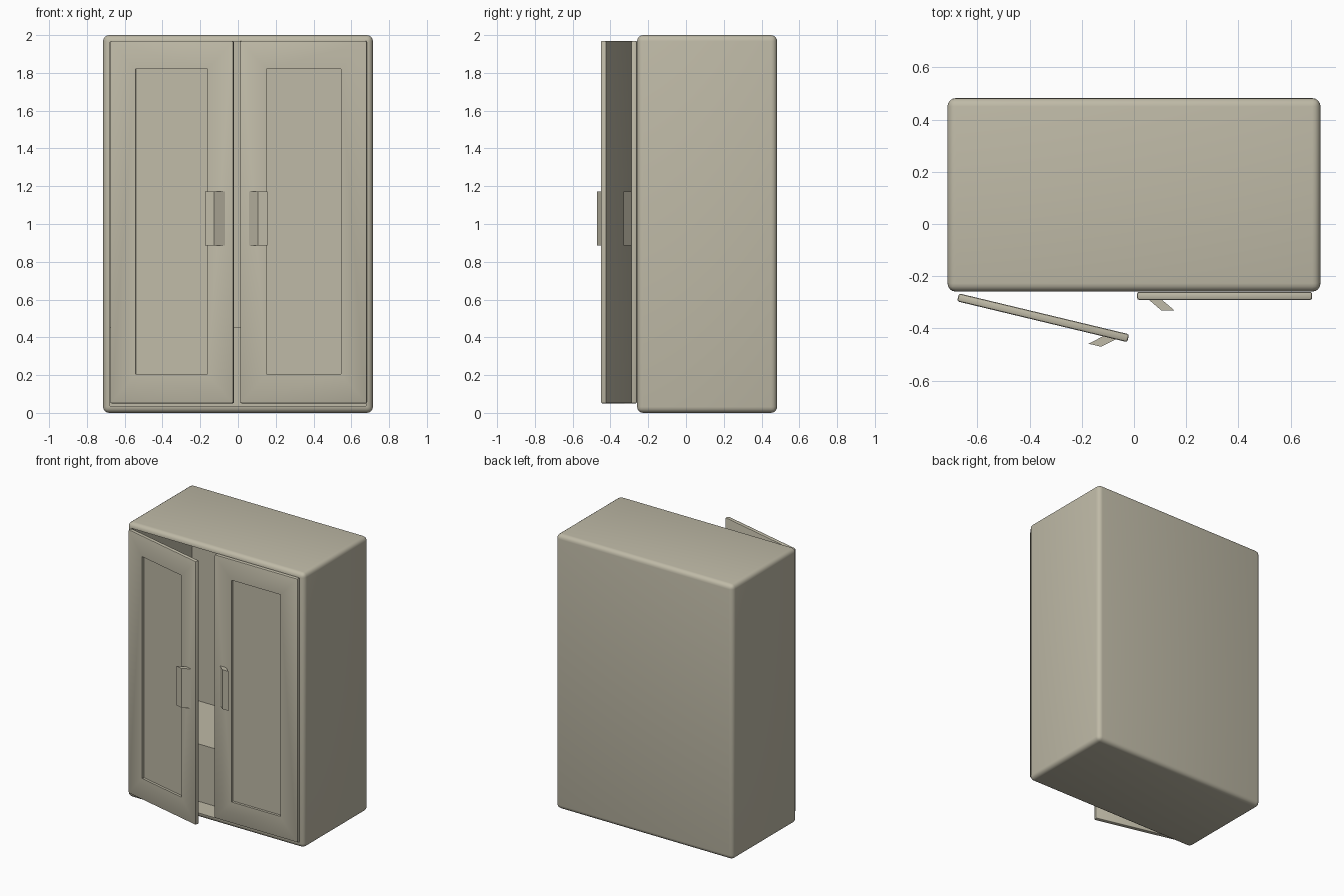
import bpy
import bmesh
from math import radians
from mathutils import Vector

default_cube = bpy.data.objects.get("Cube")
if default_cube:
    bpy.data.objects.remove(default_cube, do_unlink=True)

# One painted finish for the whole cabinet
paint = bpy.data.materials.new("warm beige paint")
paint.use_nodes = True
colour = (0.52, 0.49, 0.385, 1)
paint.diffuse_color = colour
paint.node_tree.nodes["Principled BSDF"].inputs["Base Color"].default_value = colour


def finish(bm, name, smooth=True):
    bmesh.ops.recalc_face_normals(bm, faces=bm.faces[:])
    mesh = bpy.data.meshes.new(name)
    bm.to_mesh(mesh)
    bm.free()
    obj = bpy.data.objects.new(name, mesh)
    bpy.context.collection.objects.link(obj)
    mesh.materials.append(paint)
    if smooth:
        bpy.ops.object.select_all(action='DESELECT')
        obj.select_set(True)
        bpy.context.view_layer.objects.active = obj
        bpy.ops.object.shade_smooth_by_angle(angle=radians(35))
    return obj


def box(low, high, bevel=0, segments=1):
    low, high = Vector(low), Vector(high)
    bm = bmesh.new()
    bmesh.ops.create_cube(bm, size=1)
    for v in bm.verts:
        v.co = (low + high) / 2 + v.co * (high - low)
    if bevel:
        bmesh.ops.bevel(bm, geom=bm.edges[:], offset=bevel, segments=segments,
                        profile=0.5, affect='EDGES')
    return bm


def recess_front(bm, low, high, depth):
    """Cut a rectangular pocket, given by x and z limits, into the front face."""
    bm.normal_update()
    front = max((f for f in bm.faces if f.normal.y < -0.99), key=lambda f: f.calc_area())
    bmesh.ops.inset_region(bm, faces=[front], thickness=0.002)
    centre = front.calc_center_median()
    for v in front.verts:
        v.co.x = high[0] if v.co.x > centre.x else low[0]
        v.co.z = high[1] if v.co.z > centre.z else low[1]
    inner = bmesh.ops.extrude_discrete_faces(bm, faces=[front])["faces"][0]
    for v in inner.verts:
        v.co.y += depth


# Hollow cabinet body with rounded outer edges
body = box((-0.714, -0.259, 0), (0.714, 0.482, 2), 0.032, 4)
recess_front(body, (-0.678, 0.036), (0.678, 1.964), 0.70)
finish(body, "cabinet_body")

# Raised compartment inside, at the bottom
finish(box((-0.678, -0.11, 0.036), (0.678, 0.441, 0.454)), "inner_compartment", False)


# Doors: local x runs from the free edge (-) to the hinge edge (+) on the left door
def door(side, label, location, angle):
    panel = box((-0.335, -0.0155, 0.05), (0.335, 0.0155, 1.97), 0.008, 2)
    recess_front(panel, (-0.195, 0.205), (0.197, 1.82), 0.018)

    # Slanted grip leaning towards the hinge
    grip = bmesh.new()
    profile = [(-0.292, -0.0135), (-0.242, -0.0135), (-0.192, -0.056), (-0.242, -0.056)]
    base = grip.faces.new([grip.verts.new((x, y, 0.885)) for x, y in profile])
    top = bmesh.ops.extrude_face_region(grip, geom=[base])["geom"]
    bmesh.ops.translate(grip, vec=(0, 0, 0.287),
                        verts=[g for g in top if isinstance(g, bmesh.types.BMVert)])

    for bm, part in ((panel, "door"), (grip, "handle")):
        for v in bm.verts:
            v.co.x *= side
        obj = finish(bm, label + "_" + part, part == "door")
        obj.location = location
        obj.rotation_euler.z = angle


door(1, "left", (0.347, -0.275, 0), 0)
door(-1, "right", (-0.348, -0.359, 0), radians(-13.5))
